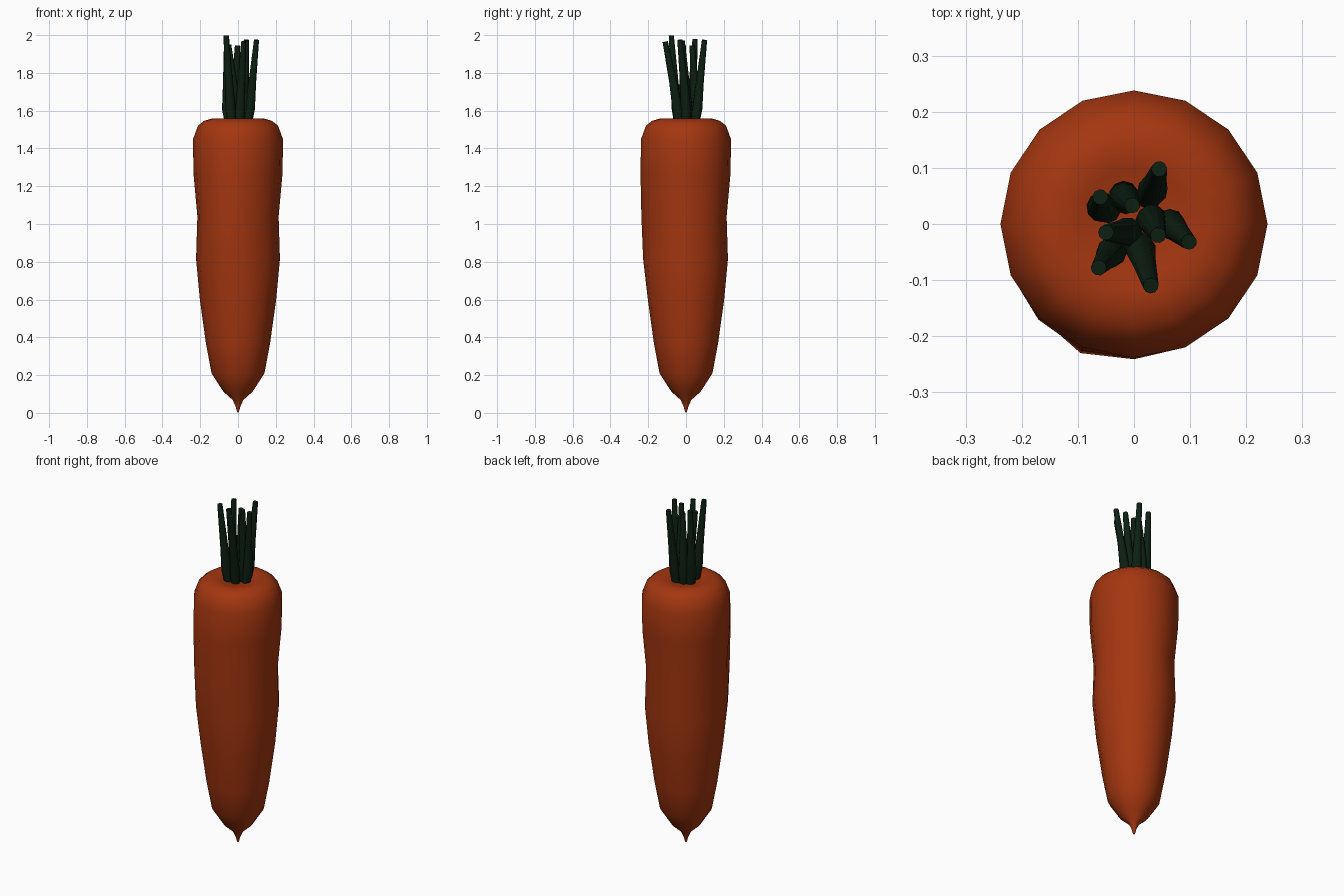
import bpy, bmesh, math

if "Cube" in bpy.data.objects:
    bpy.data.objects.remove(bpy.data.objects["Cube"])

def material(name, color):
    m = bpy.data.materials.new(name)
    m.diffuse_color = color
    m.use_nodes = True
    m.node_tree.nodes["Principled BSDF"].inputs["Base Color"].default_value = m.diffuse_color
    return m

orange = material("orange", (0.37, 0.037, 0.005, 1))
green = material("dark_green", (0.004, 0.014, 0.006, 1))

# Root: 16-sided turned profile (radius, height, front bulge)
SIDES = 16
profile = [(0.005, 0.006, 0), (0.013, 0.035, 0), (0.028, 0.068, 0),
           (0.078, 0.113, 0), (0.14, 0.21, 0), (0.17, 0.37, 0),
           (0.202, 0.60, 0), (0.222, 0.815, 0.008), (0.215, 1.04, 0.034),
           (0.236, 1.27, 0.008), (0.238, 1.45, 0), (0.212, 1.52, 0),
           (0.18, 1.546, 0), (0.135, 1.559, 0), (0.10, 1.55, 0), (0.05, 1.543, 0)]
bulge_angle = math.radians(247.5)
bm = bmesh.new()
rings = []
for r, z, bulge in profile:
    ring = []
    for i in range(SIDES):
        a = math.tau * i / SIDES
        rr = r + bulge * max(0, math.cos(a - bulge_angle)) ** 6
        ring.append(bm.verts.new((rr * math.cos(a), rr * math.sin(a), z)))
    rings.append(ring)
for low, high in zip(rings, rings[1:]):
    for i in range(SIDES):
        j = (i + 1) % SIDES
        bm.faces.new((low[i], low[j], high[j], high[i]))
tip = bm.verts.new((0, 0, 0))
crown = bm.verts.new((0, 0, 1.54))
for i in range(SIDES):
    j = (i + 1) % SIDES
    bm.faces.new((tip, rings[0][j], rings[0][i]))
    bm.faces.new((crown, rings[-1][i], rings[-1][j]))
for f in bm.faces:
    f.smooth = True
mesh = bpy.data.meshes.new("carrot_root")
bm.to_mesh(mesh)
bm.free()
root = bpy.data.objects.new("carrot_root", mesh)
bpy.context.collection.objects.link(root)
mesh.materials.append(orange)

# Stalks: tapered tubes (lower x, y, then tip x, y, z)
stalks = [(0.033, 0.060, 0.045, 0.098, 1.975), (-0.058, 0.030, -0.060, 0.048, 1.98),
          (-0.018, 0.050, -0.003, 0.033, 1.945), (0.064, 0.000, 0.098, -0.032, 1.975),
          (0.032, 0.008, 0.043, -0.02, 1.97), (-0.012, -0.015, -0.050, -0.015, 1.95),
          (-0.040, -0.050, -0.063, -0.078, 1.998), (0.012, -0.045, 0.030, -0.110, 1.965)]
for n, (x, y, tx, ty, tz) in enumerate(stalks, 1):
    curve = bpy.data.curves.new(f"stalk_{n}", "CURVE")
    curve.dimensions = "3D"
    curve.bevel_depth = 1
    curve.bevel_resolution = 3
    curve.use_fill_caps = True
    path = [(x * 0.8, y * 0.8, 1.53, 0.023), (x, y, 1.61, 0.027),
            (x * 0.65 + tx * 0.35, y * 0.65 + ty * 0.35, 1.75, 0.021), (tx, ty, tz, 0.014)]
    spline = curve.splines.new("POLY")
    spline.points.add(len(path) - 1)
    for p, (px, py, pz, pr) in zip(spline.points, path):
        p.co = (px, py, pz, 1)
        p.radius = pr
    spline.use_smooth = True
    curve.materials.append(green)
    bpy.context.collection.objects.link(bpy.data.objects.new(f"stalk_{n}", curve))
